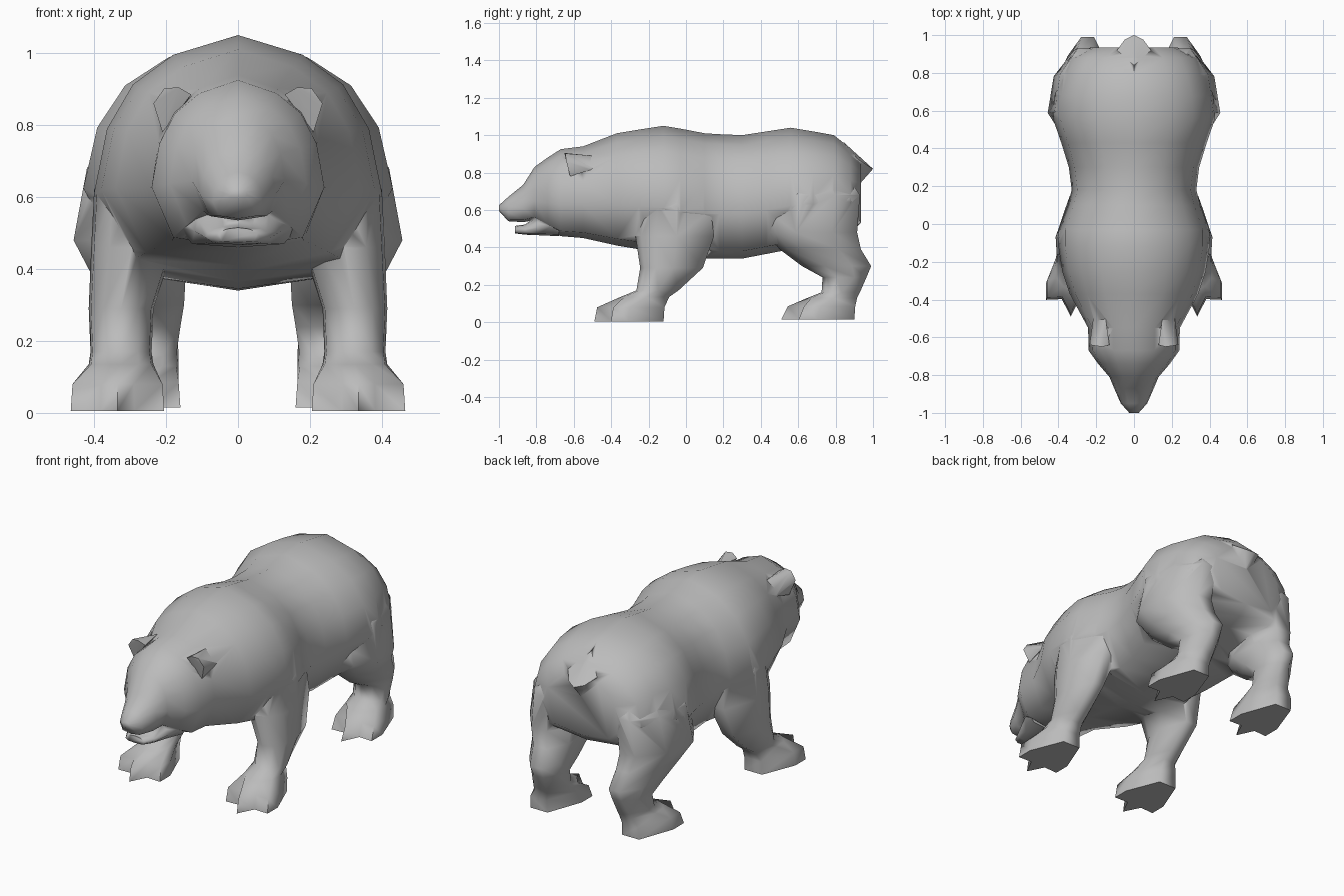
import bpy, bmesh, math

if "Cube" in bpy.data.objects:
    bpy.data.objects.remove(bpy.data.objects["Cube"])

fur = bpy.data.materials.new("grey_fur")
fur.diffuse_color = (0.5, 0.5, 0.5, 1)
fur.use_nodes = True
fur.node_tree.nodes["Principled BSDF"].inputs["Base Color"].default_value = fur.diffuse_color


def finish(name, bm):
    """Turn a bmesh into a smooth shaded grey object."""
    bmesh.ops.recalc_face_normals(bm, faces=bm.faces[:])
    me = bpy.data.meshes.new(name)
    bm.to_mesh(me)
    bm.free()
    me.materials.append(fur)
    ob = bpy.data.objects.new(name, me)
    bpy.context.collection.objects.link(ob)
    bpy.ops.object.select_all(action='DESELECT')
    ob.select_set(True)
    bpy.context.view_layer.objects.active = ob
    bpy.ops.object.shade_smooth_by_angle(angle=math.radians(80))
    return ob


def loft(name, rings):
    """Skin a list of equal-length point rings and cap both ends."""
    bm = bmesh.new()
    loops = [[bm.verts.new(p) for p in r] for r in rings]
    n = len(loops[0])
    for a, b in zip(loops, loops[1:]):
        for i in range(n):
            j = (i + 1) % n
            bm.faces.new((a[i], a[j], b[j], b[i]))
    bm.faces.new(loops[0])
    bm.faces.new(loops[-1])
    return finish(name, bm)


def hull(name, pts):
    bm = bmesh.new()
    vs = [bm.verts.new(p) for p in pts]
    res = bmesh.ops.convex_hull(bm, input=vs)
    bmesh.ops.delete(bm, geom=[v for v in bm.verts if not v.link_faces], context='VERTS')
    return finish(name, bm)


# Cross-section of the trunk: (width fraction, height fraction)
HALF = [(0, 1), (.45, .92), (.73, .8), (.91, .62), (1, .36), (.75, .06), (0, 0)]
SECTION = HALF + [(-x, z) for x, z in HALF[-2:0:-1]]


def trunk_ring(y, top, bottom, w):
    return [(x * w, y, bottom + z * (top - bottom)) for x, z in SECTION]


# Body with head: y, top, bottom, half width
trunk = [(-1.0, .625, .595, .025), (-.95, .67, .54, .07), (-.87, .735, .535, .105),
         (-.81, .83, .545, .13), (-.74, .88, .5, .19), (-.67, .925, .46, .24),
         (-.55, .94, .45, .243), (-.37, 1.01, .41, .34), (-.25, 1.03, .39, .38),
         (-.12, 1.05, .365, .4), (-.03, 1.035, .345, .4), (.1, 1.01, .34, .35),
         (.18, 1.005, .34, .33), (.3, 1.0, .34, .345), (.43, 1.02, .365, .385),
         (.56, 1.04, .39, .43), (.68, 1.02, .42, .42), (.79, 1.0, .45, .385),
         (.88, .93, .48, .34), (.935, .87, .53, .23)]
body = loft("body", [trunk_ring(*r) for r in trunk])
parts = []

# Lower jaw under the open mouth
jaw = [(-.915, .515, .475, .06), (-.86, .522, .468, .09),
       (-.79, .575, .465, .12), (-.68, .62, .46, .17)]
parts.append(loft("lower_jaw", [trunk_ring(*r) for r in jaw]))

# Tail nub
parts.append(hull("tail", [(0, 1.0, .82), (.05, .975, .835), (-.05, .975, .835),
                           (.09, .92, .87), (-.09, .92, .87), (0, .84, .965),
                           (.05, .92, .78), (-.05, .92, .78), (0, .93, .74)]))

# Leg outlines: a rounded limb section and a foot with three toes
FOOT = [(0, -1), (.36, -.5), (1, -.52), (1, -.03), (.42, 1),
        (-.42, 1), (-1, -.03), (-1, -.52), (-.36, -.5)]
LIMB = [(0, -1), (.55, -.85), (.93, -.5), (1, .05), (.4, 1),
        (-.4, 1), (-1, .05), (-.93, -.5), (-.55, -.85)]
THIGH = [(0, -1), (.55, -.8), (1, -.35), (.8, .45), (.15, 1),
         (-.45, 1), (-.9, .45), (-1, -.35), (-.55, -.8)]


def leg(name, side, rows):
    """Rows: outline, z, inner x, outer x, front y, back y."""
    rings = []
    for shape, z, x0, x1, y0, y1 in rows:
        cx, cy, rx, ry = (x0 + x1) / 2, (y0 + y1) / 2, (x1 - x0) / 2, (y1 - y0) / 2
        rings.append([(side * (cx + x * rx), cy + y * ry, z) for x, y in shape])
    return loft(name, rings)


front_rows = [(LIMB, .8, .18, .32, -.15, .0), (LIMB, .62, .17, .4, -.24, .13),
              (LIMB, .46, .18, .408, -.27, .15), (LIMB, .29, .235, .415, -.245, .09),
              (LIMB, .17, .24, .41, -.265, -.04), (LIMB, .135, .235, .415, -.35, -.09),
              (FOOT, .08, .21, .46, -.475, -.115), (FOOT, .005, .205, .465, -.49, -.12)]
hind_rows = [(THIGH, .88, .1, .28, .52, .8), (THIGH, .68, .13, .42, .44, .93),
             (THIGH, .48, .14, .457, .43, .915), (THIGH, .39, .145, .41, .5, .935),
             (THIGH, .3, .15, .375, .62, .99), (THIGH, .24, .16, .355, .73, .965),
             (LIMB, .16, .165, .355, .725, .93), (LIMB, .13, .165, .365, .65, .915),
             (FOOT, .085, .165, .405, .545, .905), (FOOT, .015, .16, .41, .51, .9)]

# Ear with its back running into the neck
EAR = [(.13, -.64, .885), (.165, -.65, .905), (.205, -.645, .902), (.235, -.64, .86),
       (.21, -.62, .78), (.15, -.5, .89), (.215, -.49, .82)]

for side, label in ((-1, "left"), (1, "right")):
    parts.append(leg("front_leg_" + label, side, front_rows))
    parts.append(leg("hind_leg_" + label, side, hind_rows))
    parts.append(hull("ear_" + label, [(side * x, y, z) for x, y, z in EAR]))

# Weld every part into the body as one skin
for part in parts:
    mod = body.modifiers.new("weld_" + part.name, 'BOOLEAN')
    mod.operation = 'UNION'
    mod.solver = 'EXACT'
    mod.object = part
    part.hide_render = True
